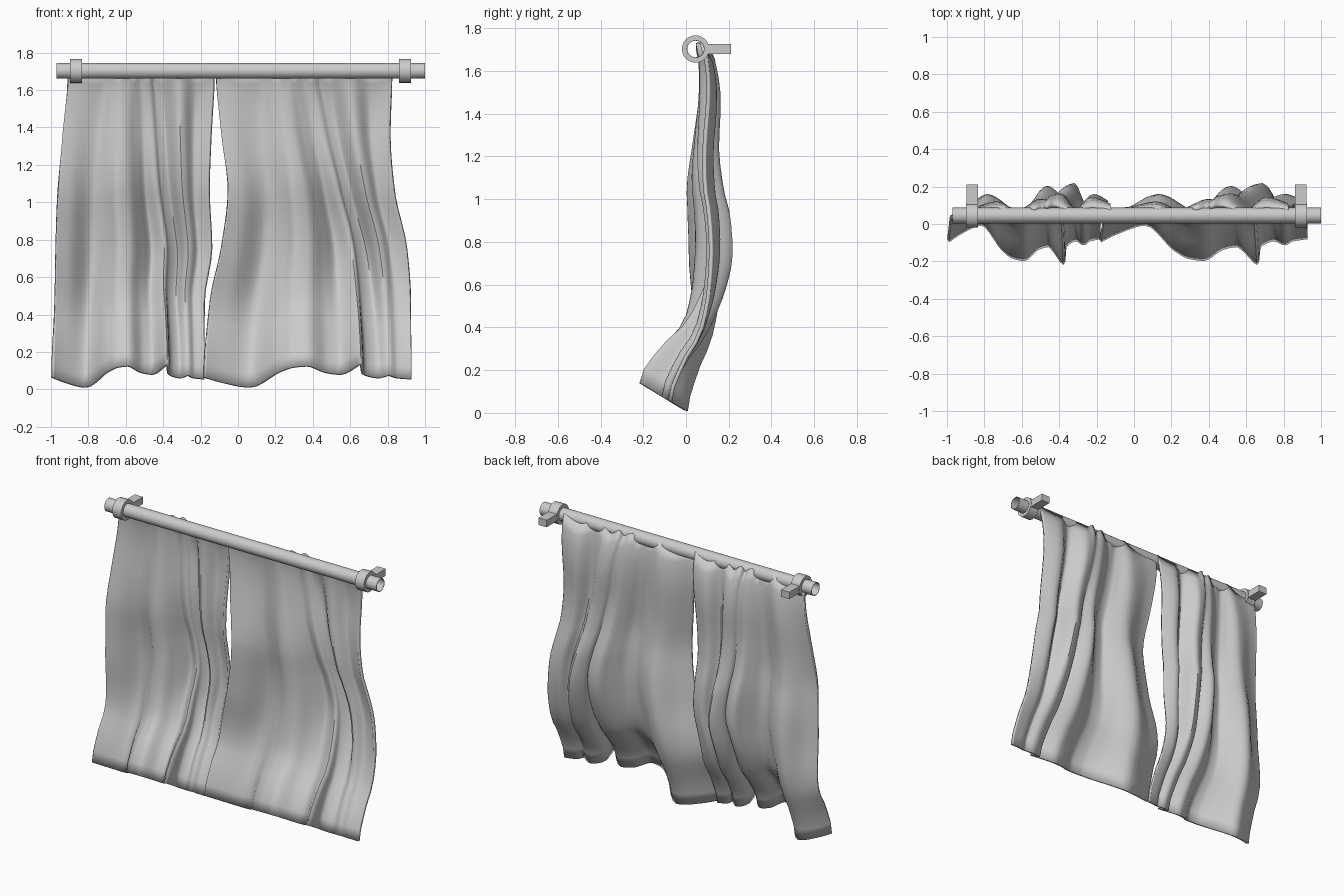
import bpy
import bmesh
import math
from mathutils import Matrix, Vector

cube = bpy.data.objects.get("Cube")
if cube:
    bpy.data.objects.remove(cube, do_unlink=True)

grey = bpy.data.materials.new("light grey")
grey.use_nodes = True
colour = (0.6, 0.6, 0.6, 1)
grey.diffuse_color = colour
grey.node_tree.nodes["Principled BSDF"].inputs["Base Color"].default_value = colour


def smooth_lookup(keys, values, t):
    """Cubic interpolation with limited slopes, so folds never overshoot."""
    n = len(keys)
    i = max(k for k in range(n - 1) if keys[k] <= t or k == 0)

    def slope(k):
        if k == 0 or k == n - 1:
            return 0
        a = (values[k] - values[k - 1]) / (keys[k] - keys[k - 1])
        b = (values[k + 1] - values[k]) / (keys[k + 1] - keys[k])
        return 0 if a * b <= 0 else 2 * a * b / (a + b)

    h = keys[i + 1] - keys[i]
    s = min(max((t - keys[i]) / h, 0), 1)
    s2, s3 = s * s, s * s * s
    return ((2 * s3 - 3 * s2 + 1) * values[i] + (s3 - 2 * s2 + s) * h * slope(i)
            + (3 * s2 - 2 * s3) * values[i + 1] + (s3 - s2) * h * slope(i + 1))


def finish(name, bm, smooth=True):
    mesh = bpy.data.meshes.new(name)
    bmesh.ops.recalc_face_normals(bm, faces=bm.faces)
    bm.to_mesh(mesh)
    bm.free()
    obj = bpy.data.objects.new(name, mesh)
    bpy.context.collection.objects.link(obj)
    mesh.materials.append(grey)
    if smooth:
        bpy.ops.object.select_all(action="DESELECT")
        obj.select_set(True)
        bpy.context.view_layer.objects.active = obj
        bpy.ops.object.shade_smooth_by_angle(angle=math.radians(50))
    return obj


# Fold layout: position across the cloth at hem and top, and depth
# (0 front, 1 back) at hem, middle and top
FOLDS = [
    (0, 0, .57, .1, .4), (.09, .08, .8, .25, .45), (.22, .24, 1, .72, .65),
    (.36, .31, .35, .45, .45), (.43, .36, .15, .25, .35), (.5, .4, .1, .3, .4),
    (.59, .44, .38, .65, .55), (.66, .49, .45, .93, .7), (.755, .54, 0, .7, .75),
    (.768, .57, .42, .8, .88), (.84, .63, .6, 1, .95), (.89, .75, .5, .5, .35),
    (.93, .87, .6, .72, .85), (1, 1, .65, .55, .6),
]
# Sway of the cloth from hem to top: front and back limits
LEVELS = [0, .1, .2, .32, .42, .52, .6, .72, .85, .95, 1]
FRONT = [-.21, -.14, -.02, 0, 0, -.01, -.02, 0, .02, .03, .03]
BACK = [0, .05, .13, .19, .21, .2, .17, .15, .16, .14, .1]
# Side edges of each panel from hem to top
EDGE_LEVELS = [0, .25, .42, .6, .78, 1]


def curtain(name, outer, inner, rows=24, cols=65):
    bm = bmesh.new()
    index = list(range(len(FOLDS)))
    hem_u, top_u, hem_f, mid_f, top_f = zip(*FOLDS)
    grid = []
    for r in range(rows + 1):
        t = r / rows
        start = smooth_lookup(EDGE_LEVELS, outer, t)
        end = smooth_lookup(EDGE_LEVELS, inner, t)
        front = smooth_lookup(LEVELS, FRONT, t)
        back = smooth_lookup(LEVELS, BACK, t)
        line = []
        for c in range(cols + 1):
            s = c / cols * index[-1]
            ub, ut, fb, fm, ft = (smooth_lookup(index, v, s)
                                  for v in (hem_u, top_u, hem_f, mid_f, top_f))
            # Folds drift sideways, mostly in the upper half
            u = ub + (ut - ub) * t ** 1.5
            depth = smooth_lookup([0, .42, 1], [fb, fm, ft], t)
            # The hem rises where it swings forward; the top edge ripples
            hem = -.6 * (FRONT[0] + (BACK[0] - FRONT[0]) * fb) + .01
            top = 1.718 + .015 * math.sin(s * 3)
            line.append(bm.verts.new((start + (end - start) * u,
                                      front + (back - front) * depth,
                                      hem + (top - hem) * t)))
        grid.append(line)
    for low, high in zip(grid, grid[1:]):
        for c in range(cols):
            bm.faces.new((low[c], low[c + 1], high[c + 1], high[c]))
    obj = finish(name, bm)
    solid = obj.modifiers.new("cloth thickness", "SOLIDIFY")
    solid.thickness = .018
    solid.offset = 0


curtain("right_curtain", [-.993, -.978, -.973, -.963, -.938, -.908],
        [-.18, -.18, -.142, -.155, -.145, -.125])
curtain("left_curtain", [-.18, -.148, -.088, -.053, -.088, -.118],
        [.927, .923, .9, .835, .812, .825])

# Hollow curtain rod
ROD = Vector((0, .045, 1.703))
ALONG_X = Matrix.Rotation(math.pi / 2, 4, "Y")


def tube(bm, x0, x1, radius, inner, sides=24):
    """Open pipe along x with an inner wall and ring-shaped ends."""
    loops = []
    for x, rad in ((x0, radius), (x1, radius), (x1, inner), (x0, inner)):
        spot = Matrix.Translation((x, ROD.y, ROD.z)) @ ALONG_X
        loops.append(bmesh.ops.create_circle(
            bm, segments=sides, radius=rad, matrix=spot)["verts"])
    for a, b in zip(loops, loops[1:] + loops[:1]):
        for i in range(sides):
            j = (i + 1) % sides
            bm.faces.new((a[i], a[j], b[j], b[i]))


bm = bmesh.new()
tube(bm, -.97, 1, .042, .039)
finish("curtain_rod", bm)

# Wall brackets: a ring around the rod and a bar back to the wall
for side, x in (("right", -.865), ("left", .892)):
    bm = bmesh.new()
    tube(bm, x - .032, x + .032, .064, .042)
    finish(side + "_bracket_ring", bm)
    bm = bmesh.new()
    size = Matrix.Diagonal((.06, .11, .046, 1))
    bmesh.ops.create_cube(bm, size=1, matrix=Matrix.Translation((x, .155, ROD.z)) @ size)
    finish(side + "_bracket_bar", bm, smooth=False)
